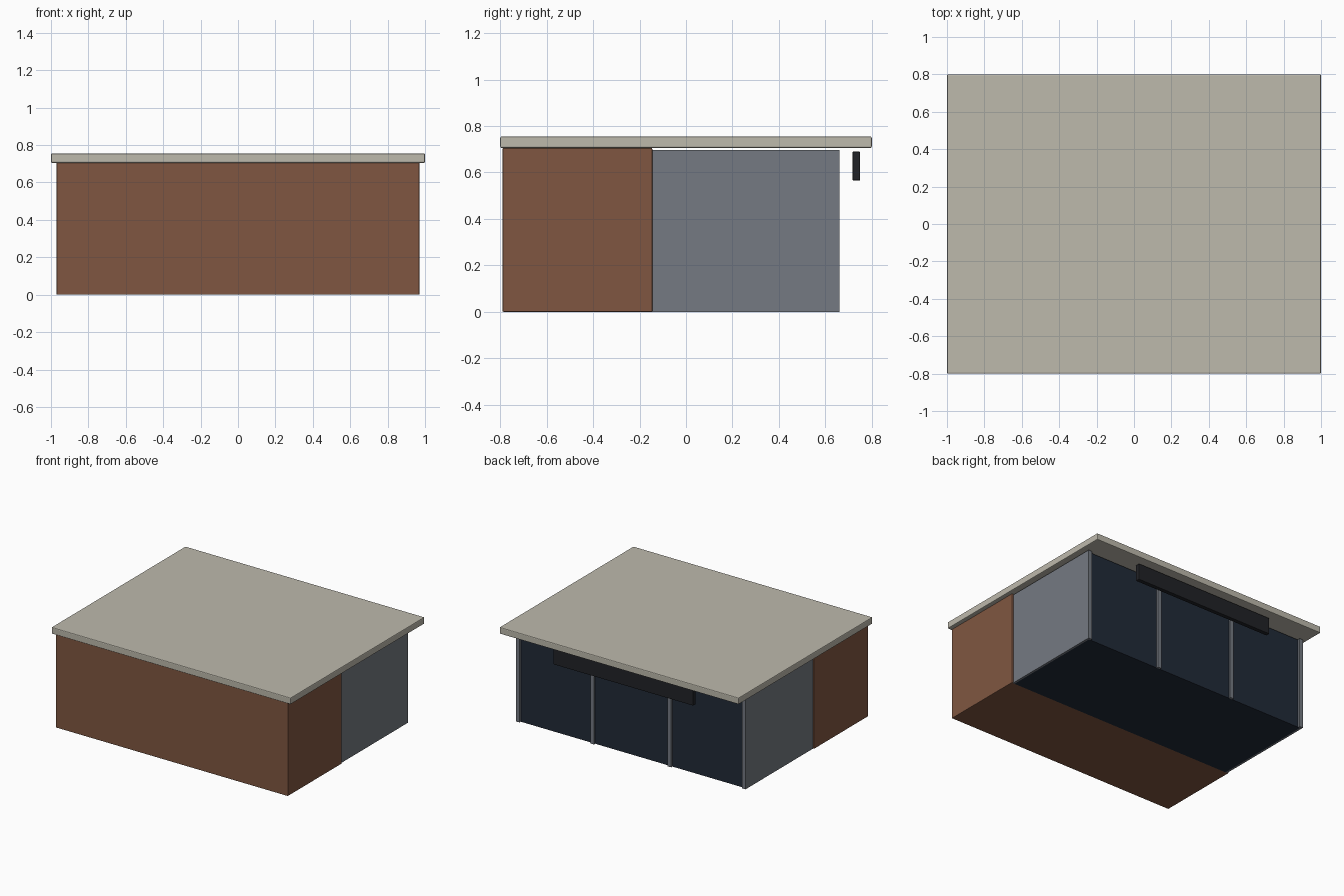
import bpy

if "Cube" in bpy.data.objects:
    bpy.data.objects.remove(bpy.data.objects["Cube"])


def material(name, rgb):
    # sRGB 0-255 to linear viewport colour
    m = bpy.data.materials.new(name)
    m.diffuse_color = [(c / 255) ** 2.2 for c in rgb] + [1]
    m.use_nodes = True
    m.node_tree.nodes["Principled BSDF"].inputs["Base Color"].default_value = m.diffuse_color
    return m


ROOF = material("roof_stone", (188, 184, 171))
BRICK = material("brick", (127, 87, 67))
METAL = material("grey_metal", (116, 121, 129))
GLASS = material("dark_glass", (38, 46, 58))
BLACK = material("sign_black", (38, 39, 43))


def box(name, x, y, z, mat, bevel=0.0):
    # x, y, z are (min, max) extents
    bpy.ops.mesh.primitive_cube_add(
        size=1, location=[(a + b) / 2 for a, b in (x, y, z)])
    ob = bpy.context.object
    ob.name = name
    ob.scale = [b - a for a, b in (x, y, z)]
    bpy.ops.object.transform_apply(location=False, rotation=False, scale=True)
    ob.data.materials.append(mat)
    if bevel:
        mod = ob.modifiers.new("edge_bevel", 'BEVEL')
        mod.width = bevel
        mod.segments = 2
    return ob


# Solid brick front block and overhanging flat roof
box("brick_block", (-0.97, 0.97), (-0.79, -0.145), (0, 0.705), BRICK, 0.004)
box("roof_slab", (-1, 1), (-0.8, 0.8), (0.705, 0.755), ROOF, 0.006)

# Glazed back volume
box("glass_volume", (-0.945, 0.945), (-0.15, 0.645), (0, 0.692), GLASS)

# Grey side walls
for side, s in (("left", -1), ("right", 1)):
    x = sorted((s * 0.945, s * 0.96))
    box(f"side_wall_{side}", x, (-0.15, 0.66), (0, 0.697), METAL)

# Window posts along the glazed back
for i, cx in enumerate((-0.945, -0.323, 0.323, 0.945)):
    box(f"window_post_{i + 1}", (cx - 0.015, cx + 0.015), (0.63, 0.66),
        (0, 0.697), METAL)

# Blank sign board under the back overhang
box("sign_board", (-0.585, 0.585), (0.717, 0.75), (0.565, 0.69), BLACK, 0.005)
